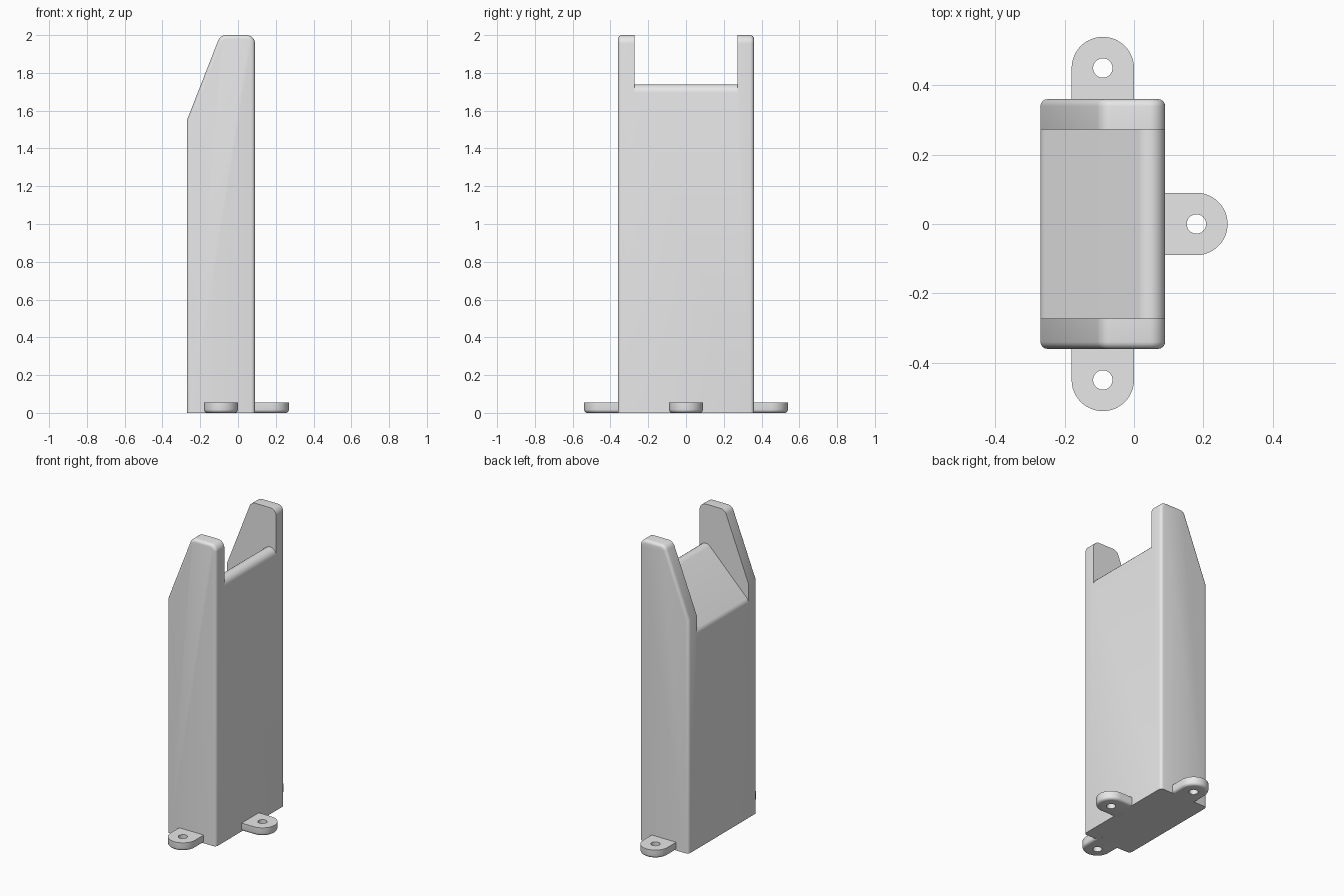
import bpy, bmesh, math
from mathutils import Vector, Matrix

if "Cube" in bpy.data.objects:
    bpy.data.objects.remove(bpy.data.objects["Cube"])

grey = bpy.data.materials.new("plain_grey")
grey.use_nodes = True
grey.diffuse_color = (0.8, 0.8, 0.8, 1)
grey.node_tree.nodes["Principled BSDF"].inputs["Base Color"].default_value = (0.8, 0.8, 0.8, 1)


def rounded(corners, steps=8):
    """Outline through (u, v, radius) corners, each filleted by its radius."""
    out = []
    for i, (u, v, r) in enumerate(corners):
        p = Vector((u, v))
        if r == 0:
            out.append(p)
            continue
        a = (Vector(corners[i - 1][:2]) - p).normalized()
        b = (Vector(corners[(i + 1) % len(corners)][:2]) - p).normalized()
        half = a.angle(b) / 2
        centre = p + (a + b).normalized() * r / math.sin(half)
        start = p + a * r / math.tan(half) - centre
        sweep = start.angle_signed(p + b * r / math.tan(half) - centre)
        for k in range(steps + 1):
            out.append(centre + Matrix.Rotation(-sweep * k / steps, 2) @ start)
    return out


def prism(name, points, bevel_rule=None, bevel=0.02):
    """Extrude 3D outline points; points is (near_loop, far_loop)."""
    bm = bmesh.new()
    near, far = [[bm.verts.new(p) for p in loop] for loop in points]
    bm.faces.new(near)
    bm.faces.new(far[::-1])
    n = len(near)
    for i in range(n):
        j = (i + 1) % n
        bm.faces.new((near[i], far[i], far[j], near[j]))
    bmesh.ops.recalc_face_normals(bm, faces=bm.faces)
    if bevel_rule:
        edges = [e for e in bm.edges if bevel_rule(e.verts[0].co, e.verts[1].co)]
        bmesh.ops.bevel(bm, geom=edges, offset=bevel, segments=4,
                        profile=0.5, affect='EDGES', clamp_overlap=True)
    mesh = bpy.data.meshes.new(name)
    bm.to_mesh(mesh)
    bm.free()
    mesh.materials.append(grey)
    obj = bpy.data.objects.new(name, mesh)
    bpy.context.collection.objects.link(obj)
    return obj


def side_prism(name, corners, depth, **kw):
    outline = rounded(corners)
    return prism(name, [[(p.x, y, p.y) for p in outline] for y in (-depth, depth)], **kw)


def cut(obj, cutter):
    cutter.hide_render = True
    mod = obj.modifiers.new("cut", 'BOOLEAN')
    mod.operation, mod.solver, mod.object = 'DIFFERENCE', 'EXACT', cutter
    bpy.context.view_layer.objects.active = obj
    bpy.ops.object.modifier_apply(modifier=mod.name)
    bpy.data.objects.remove(cutter)


def smooth(obj):
    bpy.ops.object.select_all(action='DESELECT')
    obj.select_set(True)
    bpy.context.view_layer.objects.active = obj
    bpy.ops.object.shade_smooth_by_angle(angle=math.radians(25))


# Column: sloped side profile with softened outer edges
BACK, FACE, HALF, R = -0.27, 0.09, 0.36, 0.045
column = side_prism(
    "column",
    [(BACK, 0, 0), (FACE, 0, 0), (FACE, 2, R), (-0.094, 2, R), (BACK, 1.55, 0)],
    HALF,
    bevel_rule=lambda a, b: abs(a.y - b.y) < 1e-5 and max(a.z, b.z) > 0.01)

# Channel between the two ears, with a sloped floor rounded at both ends
LOW = 1.443
HIGH = LOW + FACE - BACK


def floor_fillet(x, z, before, after):
    """Convex floor corner as points, reusing the outline filleter."""
    return [(p.x, p.y, 0) for p in rounded([before + (0,), (x, z, R), after + (0,)])[1:-1]]


channel = [(BACK, LOW - 0.3, 0)]
channel = floor_fillet(BACK, LOW, (BACK, LOW - 0.3), (FACE, HIGH))
channel += floor_fillet(FACE, HIGH, (BACK, LOW), (FACE, HIGH - 0.5))
end_z, start_z = channel[-1][1], channel[0][1]
channel += [(0.5, end_z, 0), (0.5, 2.3, 0), (-0.6, 2.3, 0), (-0.6, start_z, 0)]
cut(column, side_prism("channel_cutter", channel, 0.272))
smooth(column)

# Mounting tabs: round-ended plates with a screw hole
TAB_R, TAB_H, REACH = 0.09, 0.055, 0.09


def tab(name, x, y, angle):
    place = Matrix.Translation((x, y, 0)) @ Matrix.Rotation(angle, 4, 'Z')
    arc = [(REACH + TAB_R * math.cos(t), TAB_R * math.sin(t))
           for t in (math.pi * (k / 24 - 0.5) for k in range(25))]
    outline = [(-0.04, -TAB_R)] + arc + [(-0.04, TAB_R)]
    plate = prism(
        name, [[(u, v, z) for u, v in outline] for z in (0, TAB_H)], bevel=0.018,
        bevel_rule=lambda a, b: max(a.z, b.z) < 1e-5 and max(a.x, b.x) > 0)
    ring = [(REACH + 0.028 * math.cos(t), 0.028 * math.sin(t))
            for t in (math.tau * k / 32 for k in range(32))]
    cut(plate, prism("hole_cutter", [[(u, v, z) for u, v in ring] for z in (-0.1, 0.2)]))
    plate.data.transform(place)
    smooth(plate)


tab("right_side_tab", FACE, 0, 0)
tab("rear_tab", -0.09, HALF, math.pi / 2)
tab("front_tab", -0.09, -HALF, -math.pi / 2)
